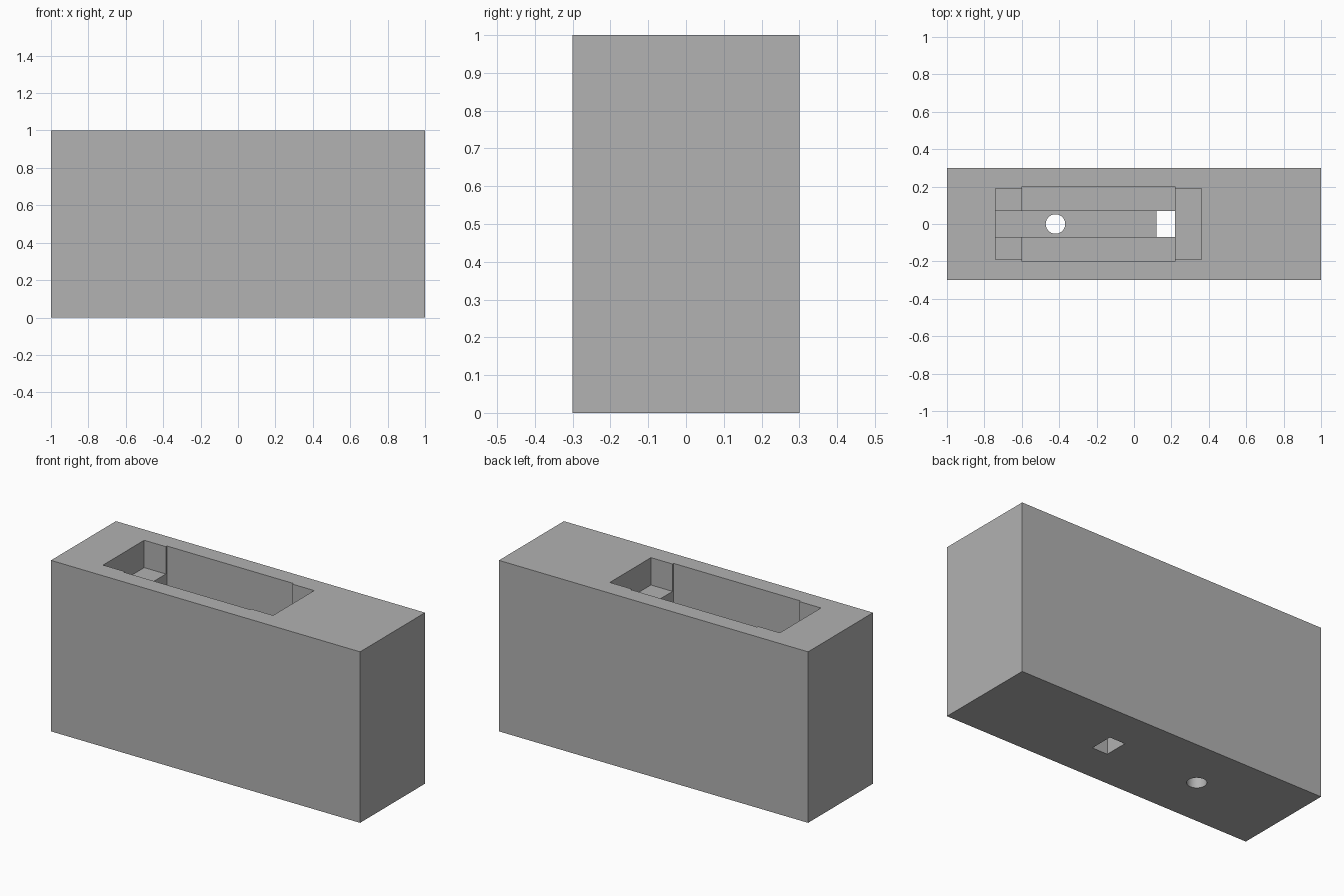
import bpy
import math

if "Cube" in bpy.data.objects:
    bpy.data.objects.remove(bpy.data.objects["Cube"], do_unlink=True)

# Single plain grey material
grey = bpy.data.materials.new("plain grey")
grey.use_nodes = True
colour = (0.445, 0.445, 0.445, 1)
grey.diffuse_color = colour
grey.node_tree.nodes["Principled BSDF"].inputs["Base Color"].default_value = colour

# Key dimensions
LEDGE_Z, POCKET_Z, CHANNEL_Z = 0.84, 0.28, 0.18
ABOVE, BELOW = 1.2, -0.2
POCKET_X = (-0.6, 0.22)
LEDGE_X = (-0.74, 0.36)
CHANNEL_HALF = 0.07


def box(name, xs, half_y, zs):
    """Box spanning xs and zs, centred on y = 0."""
    bpy.ops.mesh.primitive_cube_add(size=1)
    ob = bpy.context.object
    ob.name = name
    for v in ob.data.vertices:
        v.co.x = xs[0] if v.co.x < 0 else xs[1]
        v.co.y = math.copysign(half_y, v.co.y)
        v.co.z = zs[0] if v.co.z < 0 else zs[1]
    ob.data.materials.append(grey)
    return ob


def cut(target, cutter):
    """Subtract the cutter from the target and discard it."""
    mod = target.modifiers.new("cut", 'BOOLEAN')
    mod.operation = 'DIFFERENCE'
    mod.solver = 'EXACT'
    mod.object = cutter
    cutter.hide_render = True
    bpy.context.view_layer.objects.active = target
    bpy.ops.object.modifier_apply(modifier=mod.name)
    bpy.data.objects.remove(cutter, do_unlink=True)


# Solid block
block = box("block", (-1, 1), 0.3, (0, 1))

# Shallow flange ledges, deep body pocket, cable channel and its square exit
cut(block, box("flange_recess", LEDGE_X, 0.19, (LEDGE_Z, ABOVE)))
cut(block, box("body_pocket", POCKET_X, 0.2, (POCKET_Z, ABOVE)))
cut(block, box("cable_channel", (LEDGE_X[0], POCKET_X[1]), CHANNEL_HALF,
               (CHANNEL_Z, ABOVE)))
cut(block, box("cable_exit", (0.12, POCKET_X[1]), CHANNEL_HALF, (BELOW, ABOVE)))

# Round hole through the floor
bpy.ops.mesh.primitive_cylinder_add(vertices=48, radius=0.052, depth=1,
                                    location=(-0.42, 0, 0.2))
drill = bpy.context.object
drill.name = "round_hole"
drill.data.materials.append(grey)
cut(block, drill)

# Smooth the hole wall, keep the other edges sharp
bpy.ops.object.select_all(action='DESELECT')
block.select_set(True)
bpy.context.view_layer.objects.active = block
bpy.ops.object.shade_smooth_by_angle(angle=math.radians(30))
